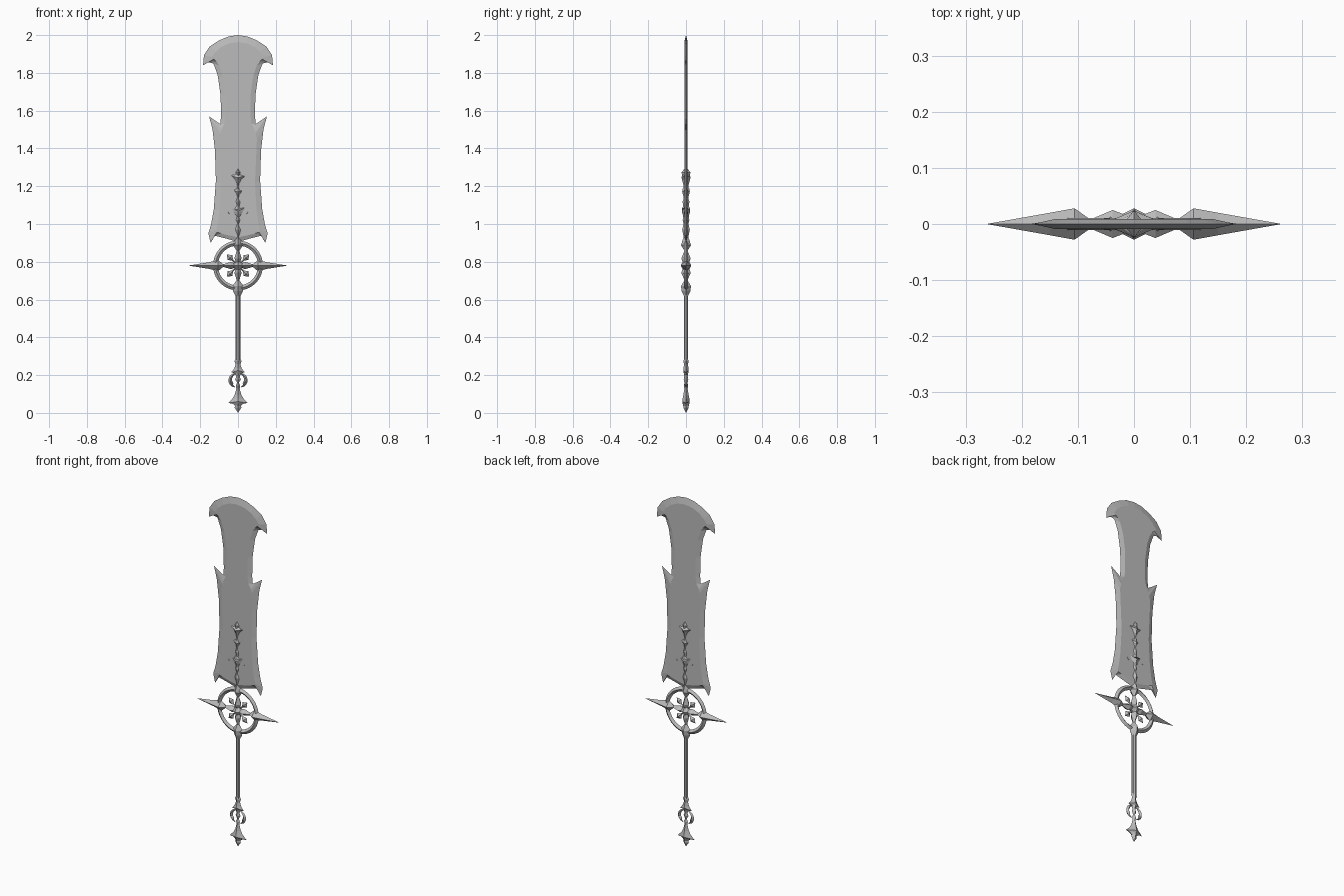
import bpy, bmesh, math
from mathutils import Vector

cube = bpy.data.objects.get("Cube")
if cube:
    bpy.data.objects.remove(cube, do_unlink=True)

GREY = (0.5, 0.5, 0.5, 1)
steel = bpy.data.materials.new("grey steel")
steel.use_nodes = True
steel.diffuse_color = GREY
steel.node_tree.nodes["Principled BSDF"].inputs["Base Color"].default_value = GREY


def finish(name, bm):
    bmesh.ops.remove_doubles(bm, verts=bm.verts, dist=1e-5)
    bmesh.ops.recalc_face_normals(bm, faces=bm.faces)
    mesh = bpy.data.meshes.new(name)
    bm.to_mesh(mesh)
    bm.free()
    mesh.materials.append(steel)
    obj = bpy.data.objects.new(name, mesh)
    bpy.context.collection.objects.link(obj)
    return obj


def skin(bm, rings, closed=False):
    """Join equal rings of points with quads; cap the ends unless closed."""
    loops = [[bm.verts.new(p) for p in ring] for ring in rings]
    pairs = list(zip(loops, loops[1:]))
    if closed:
        pairs.append((loops[-1], loops[0]))
    else:
        bm.faces.new(loops[0])
        bm.faces.new(loops[-1])
    for a, b in pairs:
        for i in range(len(a)):
            j = (i + 1) % len(a)
            bm.faces.new((a[i], a[j], b[j], b[i]))


def gem(name, rows, centre=0.0, angle=0):
    """Four-sided faceted bar. Row: distance, half width, half depth,
    and optionally how far the side edges sweep forward."""
    a = math.radians(angle)
    along = Vector((math.sin(a), 0, math.cos(a)))
    side = Vector((math.cos(a), 0, -math.sin(a)))
    depth = Vector((0, 1, 0))
    origin = Vector((0, 0, centre))
    rings = []
    for t, w, d, *sweep in rows:
        mid = origin + along * t
        edge = mid + along * (sweep[0] if sweep else 0)
        rings.append([edge - side * w, mid - depth * d, edge + side * w, mid + depth * d])
    bm = bmesh.new()
    skin(bm, rings)
    return finish(name, bm)


def arc(name, cx, cz, radius, start, end, thick, depth, steps, taper=False):
    """Diamond-section ring or tapered claw in the upright plane."""
    full = end - start == 360
    rings = []
    for i in range(steps if full else steps + 1):
        f = i / steps
        a = math.radians(start + (end - start) * f)
        k = 0.15 + 0.85 * math.sin(math.pi * f) if taper else 1
        s, c = math.sin(a), math.cos(a)
        ring = []
        for dr, dy in ((-thick, 0), (0, -depth), (thick, 0), (0, depth)):
            r = radius + dr * k
            ring.append((cx + r * c, dy * k, cz + r * s))
        rings.append(ring)
    bm = bmesh.new()
    skin(bm, rings, full)
    return finish(name, bm)


# Blade: sharp outer edge (x, z) paired with the raised flat's border (x, z)
BLADE = [
    (0, 2.0, 0, 1.963), (.05, 1.993, .045, 1.957), (.10, 1.972, .09, 1.937),
    (.15, 1.94, .118, 1.912), (.18, 1.895, .14, 1.885), (.185, 1.84, .128, 1.873),
    (.165, 1.858, .115, 1.86), (.13, 1.85, .10, 1.84), (.108, 1.79, .08, 1.78),
    (.092, 1.68, .066, 1.68), (.09, 1.57, .066, 1.57), (.094, 1.53, .072, 1.53),
    (.118, 1.545, .088, 1.50), (.153, 1.57, .093, 1.48), (.135, 1.50, .10, 1.45),
    (.122, 1.39, .097, 1.38), (.117, 1.23, .09, 1.22), (.128, 1.08, .098, 1.07),
    (.142, 1.00, .108, 1.00), (.157, .95, .115, .968), (.145, .90, .112, .957),
    (.122, .938, .09, .95), (.07, .925, .05, .94), (0, .905, 0, .93),
]
FLAT = 0.009
bm = bmesh.new()
edge = {s: [bm.verts.new((s * x, 0, z)) for x, z, _, _ in BLADE] for s in (-1, 1)}
for y in (-FLAT, FLAT):
    rim = {s: [bm.verts.new((s * x, y, z)) for _, _, x, z in BLADE] for s in (-1, 1)}
    for i in range(len(BLADE) - 1):
        for s in (-1, 1):
            bm.faces.new((edge[s][i], edge[s][i + 1], rim[s][i + 1], rim[s][i]))
        bm.faces.new((rim[-1][i], rim[-1][i + 1], rim[1][i + 1], rim[1][i]))
finish("blade", bm)

# Ornament climbing the blade
gem("blade_finial", [(1.225, .01, .012), (1.25, .014, .018), (1.272, .02, .024), (1.305, 0, 0)])
gem("blade_upper_wing", [(1.195, .01, .012), (1.215, .014, .016), (1.232, .03, .02, .008),
                         (1.245, .056, .024, .015), (1.255, .03, .022, .008), (1.265, .01, .016)])
gem("blade_middle_wing", [(1.135, .009, .012), (1.155, .014, .016), (1.17, .036, .02, .012),
                          (1.185, .014, .018), (1.2, .009, .012)])
gem("blade_stem_knot", [(1.085, .01, .014), (1.118, .022, .018), (1.14, .008, .012)])
gem("blade_lower_wing", [(1.035, .014, .014), (1.053, .034, .018), (1.062, .042, .022, .004),
                         (1.068, .054, .022, .025), (1.078, .03, .022), (1.1, .01, .014)])
gem("blade_lower_knot", [(1.0, .009, .012), (1.02, .022, .018), (1.04, .014, .014)])
gem("blade_base_knot", [(.93, .008, .012), (.97, .026, .02), (1.005, .008, .012)])
for s, label in ((-1, "right"), (1, "left")):
    arc("blade_claw_" + label, s * .034, 1.07, .02, 90 - s * 30, 90 - s * 230, .007, .01, 8, True)

# Guard: ring, pointed cross and diagonal darts
HUB = 0.78
arc("guard_ring", 0, HUB, .119, 0, 360, .013, .011, 40)
INNER = [(0, .03, .028), (.02, .012, .018), (.038, .019, .025), (.078, .007, .008)]
for label, angle, outer in (
        ("left", 90, [(.106, .03, .028), (.15, .018, .02), (.263, 0, 0)]),
        ("right", -90, [(.106, .03, .028), (.15, .018, .02), (.263, 0, 0)]),
        ("top", 0, [(.108, .027, .026), (.135, .016, .018), (.17, 0, .004)]),
        ("bottom", 180, [(.108, .03, .026), (.135, .026, .024), (.165, .011, .009)])):
    gem("guard_arm_" + label, INNER + outer, HUB, angle)
gem("guard_hub", [(-.032, 0, 0), (0, .032, .028), (.032, 0, 0)], HUB)
for i in range(4):
    gem("guard_dart_%d" % (i + 1),
        [(0, .005, .006), (.04, .004, .005), (.048, .009, .008),
         (.06, .018, .013), (.084, 0, 0)], HUB, 45 + 90 * i)

# Handle
gem_rows = [.27, .64]
rings = [[(.013 * math.cos(k * math.pi / 4), .01 * math.sin(k * math.pi / 4), z)
          for k in range(8)] for z in gem_rows]
bm = bmesh.new()
skin(bm, rings)
finish("handle", bm)

# Pommel: collar, open claws, bell and bud
gem("pommel_collar", [(.255, .012, .01), (.275, .019, .014), (.29, .011, .009)])
gem("pommel_upper_bell", [(.19, .008, .008), (.212, .016, .012), (.225, .037, .014, -.012),
                          (.235, .02, .013), (.265, .01, .01)])
gem("pommel_core", [(.12, .008, .008), (.145, .012, .012), (.16, .005, .006),
                    (.178, .015, .012), (.2, .006, .008)])
for s, label in ((-1, "right"), (1, "left")):
    arc("pommel_claw_" + label, s * .005, .172, .037, 90 - s * 5, 90 - s * 165,
        .009, .01, 10, True)
    arc("pommel_barb_" + label, s * .055, .15, .025, 90 + s * 15, 90 + s * 115,
        .006, .007, 6, True)
gem("pommel_bell", [(.035, .012, .014), (.05, .03, .018), (.06, .053, .018, -.008),
                    (.075, .03, .018), (.095, .018, .014), (.13, .008, .008)])
gem("pommel_bud", [(0, 0, 0), (.028, .018, .014), (.05, .01, .012)])
